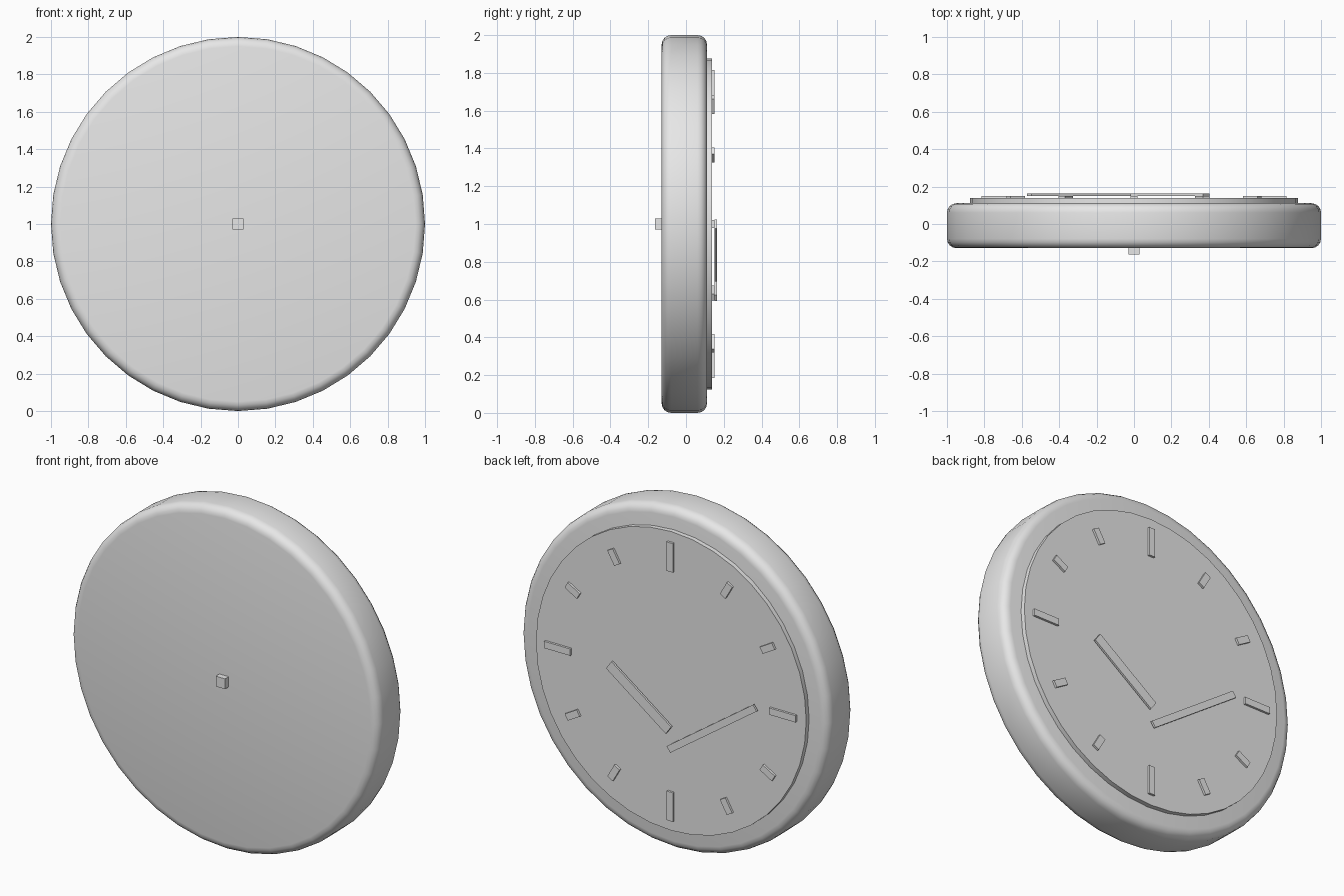
import bpy, math
from mathutils import Matrix

if "Cube" in bpy.data.objects:
    bpy.data.objects.remove(bpy.data.objects["Cube"])

grey = bpy.data.materials.new("light_grey")
grey.diffuse_color = (0.8, 0.8, 0.8, 1)
grey.use_nodes = True
grey.node_tree.nodes["Principled BSDF"].inputs["Base Color"].default_value = grey.diffuse_color


def finish(obj, name):
    obj.name = name
    obj.data.materials.append(grey)
    return obj


def disc(name, radius, y0, y1, bevel=0.0):
    bpy.ops.mesh.primitive_cylinder_add(vertices=40, radius=radius, depth=y1 - y0)
    obj = finish(bpy.context.object, name)
    obj.data.transform(Matrix.Translation((0, (y0 + y1) / 2, 1)) @ Matrix.Rotation(math.pi / 2, 4, 'X'))
    if bevel:
        mod = obj.modifiers.new("round_rim", 'BEVEL')
        mod.width, mod.segments = bevel, 4
        mod.limit_method, mod.angle_limit = 'ANGLE', math.radians(40)
        bpy.ops.object.modifier_apply(modifier=mod.name)
    bpy.ops.object.shade_smooth_by_angle(angle=math.radians(35))
    return obj


def bar(name, x, z, length, width, y0, y1, angle):
    # box whose length points along `angle` in the xz plane, measured from +x
    bpy.ops.mesh.primitive_cube_add(size=1)
    obj = finish(bpy.context.object, name)
    obj.data.transform(Matrix.Translation((x, (y0 + y1) / 2, z))
                       @ Matrix.Rotation(-angle, 4, 'Y')
                       @ Matrix.Diagonal((length, y1 - y0, width, 1)))
    return obj


def hand(name, a, b, width):
    dx, dz = b[0] - a[0], b[1] - a[1]
    return bar(name, (a[0] + b[0]) / 2, (a[1] + b[1]) / 2, math.hypot(dx, dz),
               width, 0.151, 0.163, math.atan2(dz, dx))


# Rounded case and raised dial
disc("clock_case", 1.0, -0.129, 0.111, 0.05)
disc("dial", 0.876, 0.10, 0.138)

# Hour markers, longer at every quarter
for i in range(12):
    a = i * math.pi / 6
    bar(f"hour_marker_{i + 1}", 0.73 * math.cos(a), 1 + 0.73 * math.sin(a),
        0.17 if i % 3 == 0 else 0.09, 0.04, 0.13, 0.151, a)

# Hands
hand("hour_hand", (0, 0.72), (0.387, 1.0), 0.06)
hand("minute_hand", (0, 0.608), (-0.56, 1.0), 0.04)

# Wall mount on the rear
bar("wall_mount", 0, 1, 0.06, 0.06, -0.163, -0.103, 0)
